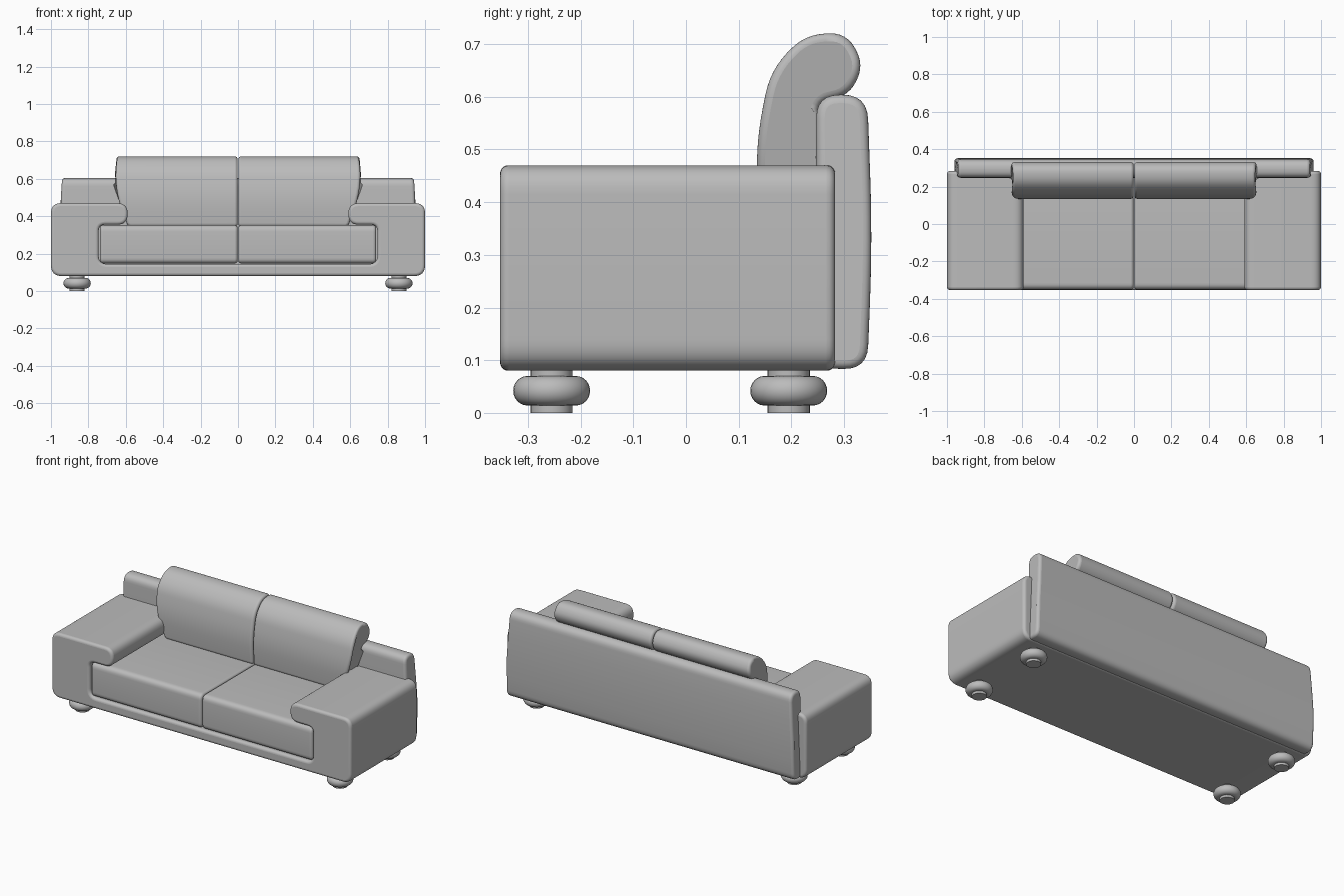
import bpy, bmesh, math
from mathutils import Vector

cube = bpy.data.objects.get("Cube")
if cube:
    bpy.data.objects.remove(cube, do_unlink=True)

grey = bpy.data.materials.new("sofa grey")
grey.use_nodes = True
grey.diffuse_color = (0.5, 0.5, 0.5, 1)
grey.node_tree.nodes["Principled BSDF"].inputs["Base Color"].default_value = (0.5, 0.5, 0.5, 1)


def rounded(corners, steps=6):
    """Round each (u, v, radius) corner of a closed outline."""
    pts = []
    n = len(corners)
    for i, (u, v, r) in enumerate(corners):
        c = Vector((u, v))
        a = Vector(corners[i - 1][:2]) - c
        b = Vector(corners[(i + 1) % n][:2]) - c
        r = min(r, a.length * 0.49, b.length * 0.49)
        p, q = c + a.normalized() * r, c + b.normalized() * r
        for k in range(steps + 1):
            t = k / steps
            pts.append(p * (1 - t) ** 2 + c * (2 * t * (1 - t)) + q * t * t)
    return pts


def finish(name, bm, bevel=0.0, angle=40):
    bmesh.ops.recalc_face_normals(bm, faces=bm.faces)
    mesh = bpy.data.meshes.new(name)
    bm.to_mesh(mesh)
    bm.free()
    mesh.materials.append(grey)
    obj = bpy.data.objects.new(name, mesh)
    bpy.context.collection.objects.link(obj)
    if bevel:
        mod = obj.modifiers.new("soft edges", 'BEVEL')
        mod.width = bevel
        mod.segments = 5
        mod.limit_method = 'ANGLE'
        mod.angle_limit = math.radians(50)
    bpy.ops.object.select_all(action='DESELECT')
    obj.select_set(True)
    bpy.context.view_layer.objects.active = obj
    bpy.ops.object.shade_smooth_by_angle(angle=math.radians(angle))
    return obj


def extrude(name, outline, place, start, end, bevel, shape=None):
    """Extrude an outline; place(u, v, w) maps it into space, shape adjusts points."""
    bm = bmesh.new()
    face = bm.faces.new([bm.verts.new(place(p.x, p.y, start)) for p in outline])
    moved = bmesh.ops.extrude_face_region(bm, geom=[face])["geom"]
    shift = Vector(place(0, 0, end)) - Vector(place(0, 0, start))
    ends = [g for g in moved if isinstance(g, bmesh.types.BMVert)]
    bmesh.ops.translate(bm, verts=ends, vec=shift)
    if shape:
        for v in bm.verts:
            shape(v.co)
    return finish(name, bm, bevel)


def across(u, v, w):
    return (w, u, v)


def along(u, v, w):
    return (u, w, v)


# Base and overhanging arms as one wrapped frame
half = [(1, 0.08, 0.06), (1, 0.47, 0.055), (0.59, 0.47, 0.06),
        (0.59, 0.355, 0.06), (0.745, 0.355, 0.035), (0.745, 0.145, 0.045)]
frame = half + [(-x, z, r) for x, z, r in reversed(half)]
extrude("frame_with_arms", rounded(frame, 8), along, -0.353, 0.283, 0.016)

# Back panel behind the frame
panel = [(0.25, 0.085, 0.02), (0.247, 0.604, 0.045), (0.344, 0.604, 0.05),
         (0.354, 0.33, 0.2), (0.344, 0.082, 0.07)]


def taper_panel(co):
    co.x *= 1 - 0.02 * max(0, co.z - 0.3) / 0.3


extrude("back_panel", rounded(panel), across, -0.96, 0.96, 0.025, taper_panel)

# Cushions, one of each per side
seat = [(-0.35, 0.148, 0.03), (-0.35, 0.352, 0.035),
        (0.25, 0.352, 0.02), (0.25, 0.148, 0.02)]
back = [(0.14, 0.345, 0.02), (0.132, 0.51, 0.2), (0.16, 0.65, 0.2),
        (0.225, 0.718, 0.2), (0.305, 0.722, 0.2), (0.338, 0.66, 0.2),
        (0.31, 0.603, 0.03), (0.252, 0.59, 0.02), (0.25, 0.345, 0.02)]


def flare(co):
    # Outer end widens upward, then rounds over at the top
    if abs(co.x) > 0.3:
        t = (0.63 - co.z) / 0.28
        co.x *= 1 - 0.1 * t * t


for side, name in ((-1, "right"), (1, "left")):
    extrude(name + "_seat_cushion", rounded(seat), across, side * 0.002, side * 0.738, 0.025)
    extrude(name + "_back_cushion", rounded(back), across, side * 0.002, side * 0.655, 0.022, flare)


# Bun feet: a short post through a flattened ring
def foot(name, x, y):
    bulge = [(0.046 + 0.027 * math.cos(a), 0.042 + 0.028 * math.sin(a))
             for a in (math.radians(-90 + 15 * k) for k in range(13))]
    profile = [(0, 0), (0.04, 0), (0.04, 0.014)] + bulge + [(0.04, 0.07), (0.04, 0.085), (0, 0.085)]
    bm = bmesh.new()
    verts = [bm.verts.new((r, 0, z)) for r, z in profile]
    edges = [bm.edges.new(pair) for pair in zip(verts, verts[1:])]
    bmesh.ops.spin(bm, geom=verts + edges, cent=(0, 0, 0), axis=(0, 0, 1),
                   angle=math.tau, steps=32)
    bmesh.ops.remove_doubles(bm, verts=bm.verts, dist=0.0005)
    finish(name, bm).location = (x, y, 0)


for x, side in ((-0.86, "right"), (0.86, "left")):
    for y, end in ((-0.255, "front"), (0.195, "back")):
        foot(f"{end}_{side}_foot", x, y)
